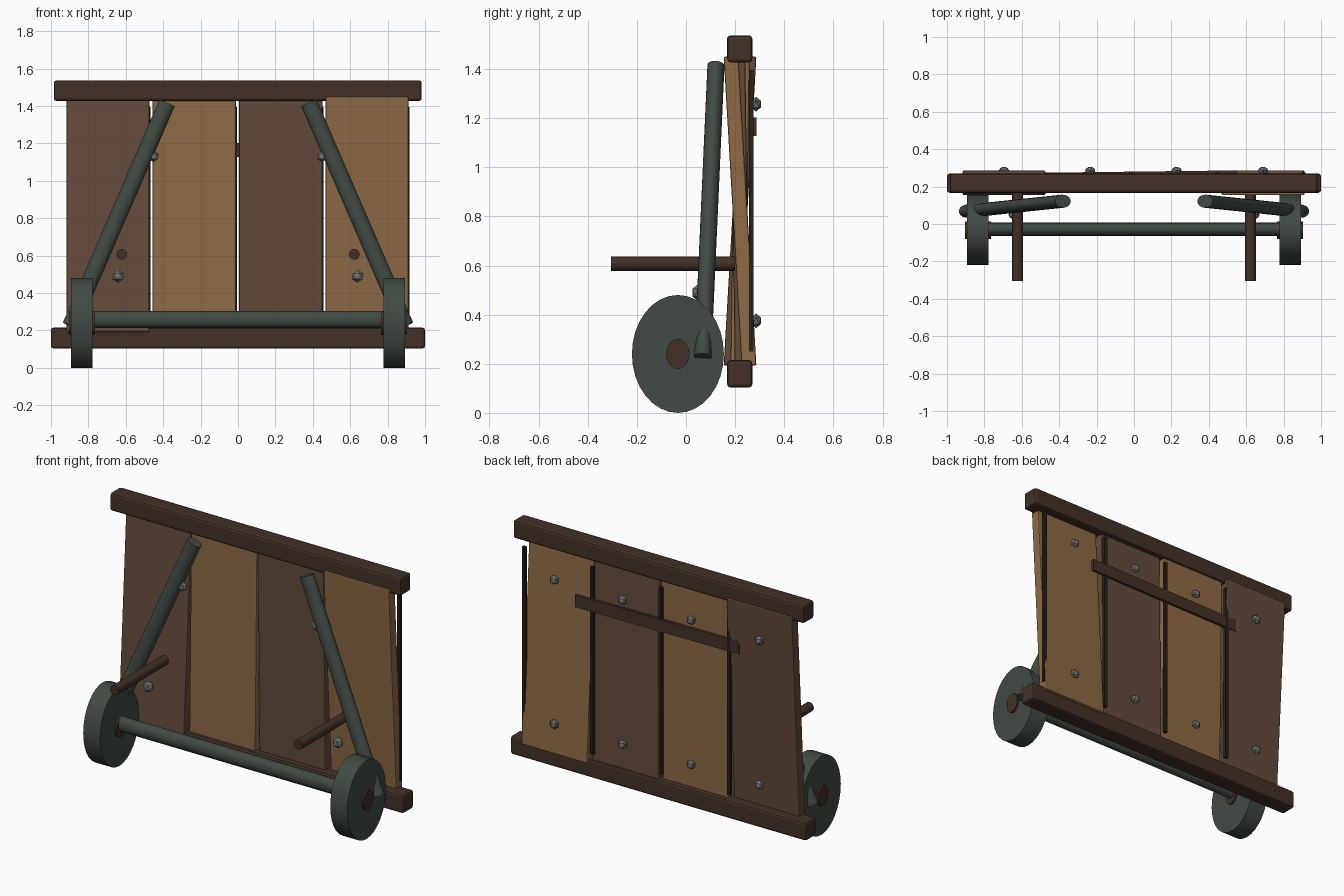
import bpy, math
from mathutils import Vector, Matrix

if "Cube" in bpy.data.objects:
    bpy.data.objects.remove(bpy.data.objects["Cube"])

Y_SQUASH = 0.78   # round parts are slightly flattened front to back


def mat(name, rgb):
    m = bpy.data.materials.new(name)
    m.diffuse_color = (*rgb, 1)
    m.use_nodes = True
    m.node_tree.nodes["Principled BSDF"].inputs["Base Color"].default_value = m.diffuse_color
    return m


DARK = mat("dark_wood", (0.055, 0.030, 0.020))
BROWN = mat("brown_wood", (0.125, 0.069, 0.043))
TAN = mat("tan_wood", (0.270, 0.145, 0.060))
IRON = mat("green_iron", (0.054, 0.070, 0.058))
STEEL = mat("bolt_steel", (0.170, 0.170, 0.160))
STRIP = mat("black_strip", (0.022, 0.014, 0.010))


def finish(ob, name, material):
    ob.name = name
    ob.data.materials.append(material)
    return ob


def box(name, lo, hi, material, bevel=0.0, tilt=(0, 0, 0)):
    size = Vector(hi) - Vector(lo)
    bpy.ops.mesh.primitive_cube_add(size=1, location=(Vector(lo) + Vector(hi)) / 2)
    ob = finish(bpy.context.object, name, material)
    ob.data.transform(Matrix.Diagonal((*size, 1)))
    ob.rotation_euler = tilt
    if bevel:
        mod = ob.modifiers.new("bevel", 'BEVEL')
        mod.width, mod.segments = bevel, 2
    return ob


def rod(name, a, b, radius, material, sides=16):
    """Cylinder from a to b, flattened along y."""
    a, b = Vector(a), Vector(b)
    mid = (a + b) / 2
    d = b - a
    d.y /= Y_SQUASH
    bpy.ops.mesh.primitive_cylinder_add(vertices=sides, radius=radius, depth=d.length)
    ob = finish(bpy.context.object, name, material)
    turn = d.to_track_quat('Z', 'Y').to_matrix().to_4x4()
    ob.data.transform(Matrix.Diagonal((1, Y_SQUASH, 1, 1)) @ turn)
    ob.location = mid
    bpy.ops.object.shade_smooth_by_angle(angle=math.radians(35))
    return ob


def bolt(name, pos, radius):
    bpy.ops.mesh.primitive_ico_sphere_add(subdivisions=1, radius=radius, location=pos)
    ob = finish(bpy.context.object, name, STEEL)
    ob.data.transform(Matrix.Diagonal((1, Y_SQUASH, 1, 1)))


# horizontal rails
box("top_rail", (-0.985, 0.167, 1.427), (0.982, 0.27, 1.537), DARK, 0.014)
box("bottom_rail", (-1.0, 0.167, 0.103), (1.0, 0.27, 0.215), DARK, 0.014)

# leaning planks, each with a cover strip at its right edge and two back bolts
planks = [(-0.916, -0.474, BROWN, -0.058), (-0.457, -0.011, TAN, -0.014),
          (0.005, 0.451, BROWN, 0.014), (0.469, 0.912, TAN, 0.058)]
for i, (x0, x1, material, lean) in enumerate(planks, 1):
    box(f"plank_{i}", (x0, 0.19, 0.19), (x1, 0.25, 1.453), material, 0.007, (lean, 0, 0))
    box(f"cover_strip_{i}", (x1 - 0.016, 0.256, 0.25), (x1 + 0.005, 0.275, 1.395), STRIP)
    for z in (0.375, 1.257):
        bolt(f"back_bolt_{i}", ((x0 + x1) / 2, 0.285, z), 0.03)

# batten across the back
box("back_batten", (-0.55, 0.264, 1.128), (0.55, 0.28, 1.203), DARK, 0, (0, 0, 0.012))

# axle, wheels, braces and handles
rod("axle", (-0.79, -0.028, 0.258), (0.79, -0.028, 0.258), 0.045, IRON)
for side, s in (("left", -1), ("right", 1)):
    rod(f"{side}_wheel", (s * 0.778, -0.033, 0.24), (s * 0.892, -0.033, 0.24), 0.24, IRON, 32)
    rod(f"{side}_hub", (s * 0.765, -0.033, 0.24), (s * 0.904, -0.033, 0.24), 0.061, DARK, 20)
    rod(f"{side}_brace", (s * 0.895, 0.068, 0.225), (s * 0.38, 0.122, 1.415), 0.045, IRON)
    rod(f"{side}_handle", (s * 0.622, -0.305, 0.607), (s * 0.622, 0.2, 0.607), 0.029, DARK, 12)
    bolt(f"{side}_front_bolt", (s * 0.64, 0.05, 0.49), 0.035)
    bolt(f"{side}_brace_bolt", (s * 0.45, 0.11, 1.13), 0.03)
